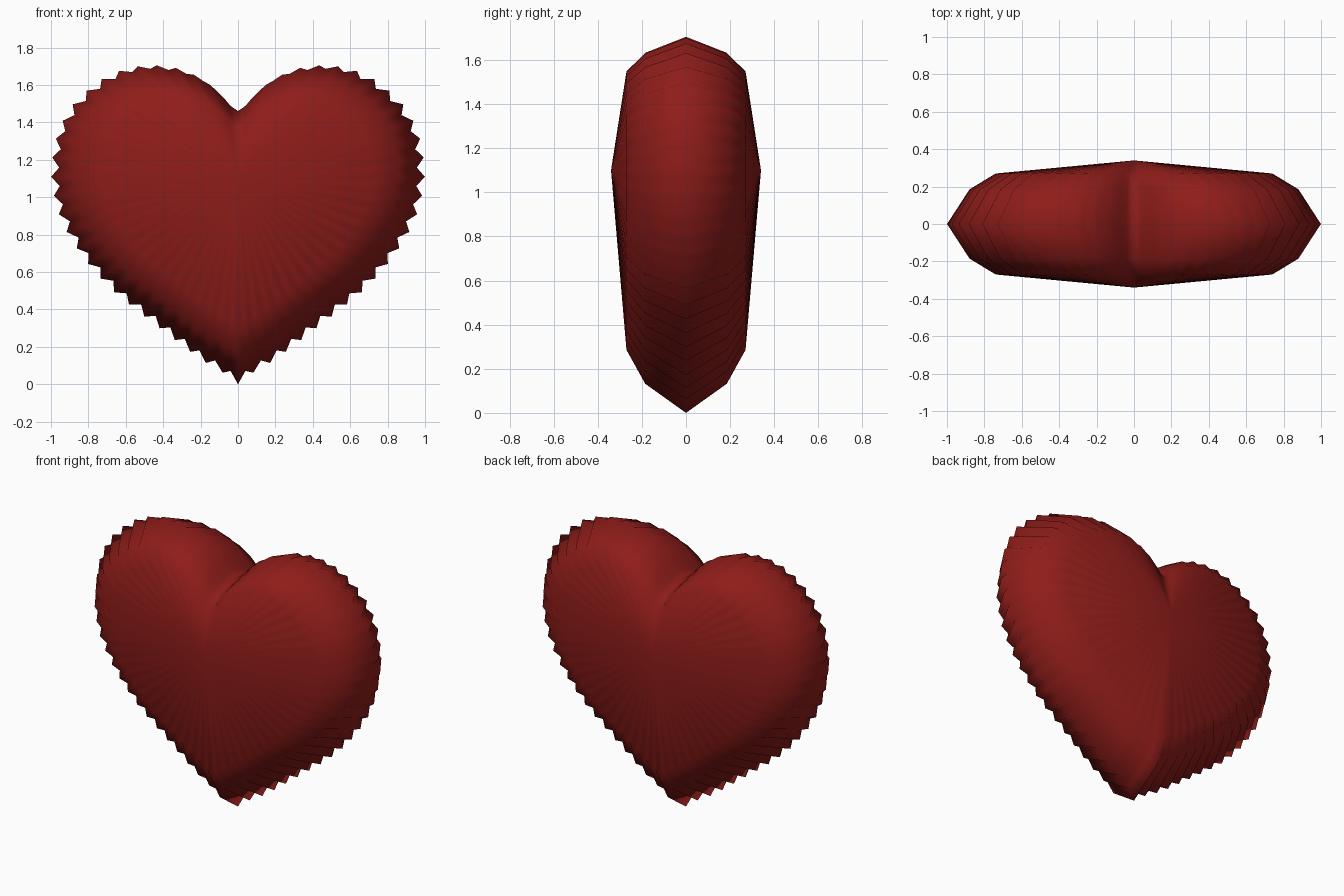
import bpy, bmesh, math
from mathutils import Vector

if "Cube" in bpy.data.objects:
    bpy.data.objects.remove(bpy.data.objects["Cube"])

# Right half of the heart outline, tip to notch (x, z)
HALF = [(0, 0.0), (0.08, 0.06), (0.20, 0.13), (0.46, 0.33), (0.64, 0.47), (0.75, 0.58),
        (0.84, 0.69), (0.92, 0.82), (0.975, 0.95), (1.0, 1.10), (0.99, 1.25), (0.96, 1.37),
        (0.89, 1.49), (0.80, 1.58), (0.71, 1.645), (0.60, 1.69), (0.47, 1.71),
        (0.32, 1.69), (0.20, 1.64), (0.11, 1.57), (0.04, 1.49), (0, 1.46)]
CENTRE = Vector((0, 1.1))
STEPS = 58          # samples per half, two per tooth
DEPTH = 0.04


def resample(points, n):
    pts = [Vector(p) for p in points]
    dist = [0]
    for a, b in zip(pts, pts[1:]):
        dist.append(dist[-1] + (b - a).length)
    out, k = [], 0
    for i in range(n + 1):
        d = dist[-1] * i / n
        while k < len(pts) - 2 and dist[k + 1] < d:
            k += 1
        out.append(pts[k].lerp(pts[k + 1], (d - dist[k]) / (dist[k + 1] - dist[k])))
    return out


# Serrated outline: every second sample is pulled towards the centre
half = []
for i, p in enumerate(resample(HALF, STEPS)):
    if i % 2:
        fade = min(1, (STEPS - i) / 16)
        p = p + (CENTRE - p).normalized() * DEPTH * fade
    half.append(p)
outline = half + [Vector((-p.x, p.y)) for p in half[-2:0:-1]]

# Pillow body: scaled rings closed by a pole at the front and the back
bm = bmesh.new()
rings = []
for y, s in [(-0.27, 0.74), (-0.185, 0.88), (0, 1), (0.185, 0.88), (0.27, 0.74)]:
    ring = []
    for p in outline:
        q = CENTRE + (p - CENTRE) * s
        ring.append(bm.verts.new((q.x, y, q.y)))
    rings.append(ring)
front = bm.verts.new((0, -0.34, CENTRE.y))
back = bm.verts.new((0, 0.34, CENTRE.y))
n = len(outline)
for i in range(n):
    j = (i + 1) % n
    bm.faces.new((front, rings[0][i], rings[0][j]))
    bm.faces.new((back, rings[-1][j], rings[-1][i]))
    for a, b in zip(rings, rings[1:]):
        bm.faces.new((a[i], b[i], b[j], a[j]))
bmesh.ops.recalc_face_normals(bm, faces=bm.faces)
mesh = bpy.data.meshes.new("heart")
bm.to_mesh(mesh)
bm.free()
heart = bpy.data.objects.new("heart", mesh)
bpy.context.collection.objects.link(heart)

# Dark red surface
red = bpy.data.materials.new("dark_red")
red.diffuse_color = (0.27, 0.012, 0.01, 1)
red.use_nodes = True
red.node_tree.nodes["Principled BSDF"].inputs["Base Color"].default_value = red.diffuse_color
mesh.materials.append(red)

bpy.context.view_layer.objects.active = heart
heart.select_set(True)
bpy.ops.object.shade_smooth_by_angle(angle=math.radians(180))
